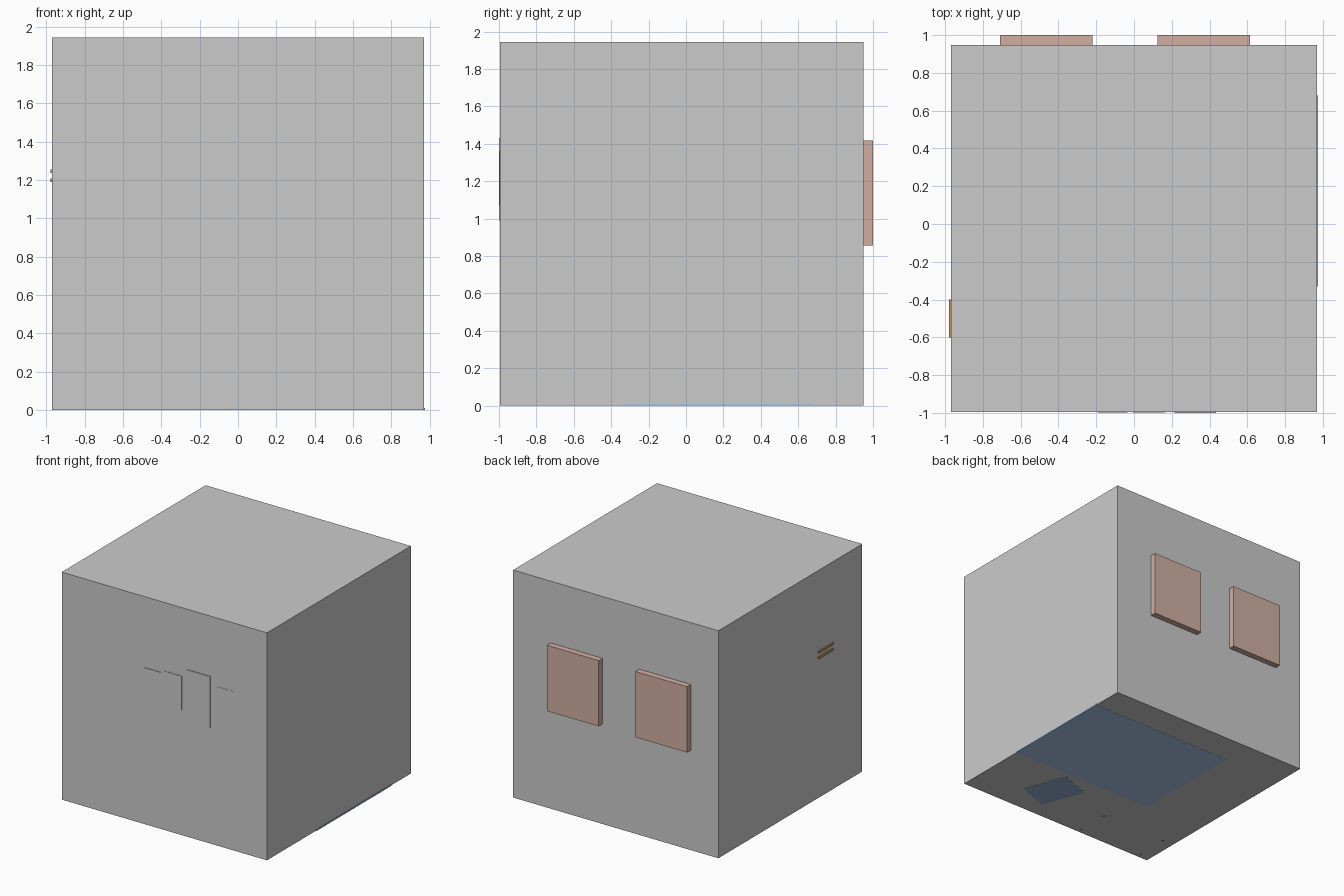
import bpy, bmesh, math
from mathutils import Matrix, Vector

if "Cube" in bpy.data.objects:
    bpy.data.objects.remove(bpy.data.objects["Cube"])


def material(name, rgb):
    m = bpy.data.materials.new(name)
    m.diffuse_color = (*rgb, 1)
    m.use_nodes = True
    m.node_tree.nodes["Principled BSDF"].inputs["Base Color"].default_value = m.diffuse_color
    return m


PANE = material("pinkish_brown", (0.64, 0.43, 0.36))
WOOD = material("wood", (0.58, 0.30, 0.11))
BLUE = material("rug_blue", (0.42, 0.58, 0.83))
NAVY = material("mat_blue", (0.30, 0.42, 0.64))


def box(name, x, y, z, mat=None, turn=0):
    """Box from (min, max) ranges, optionally turned about its own z axis."""
    lo, hi = Vector((x[0], y[0], z[0])), Vector((x[1], y[1], z[1]))
    bm = bmesh.new()
    bmesh.ops.create_cube(bm, size=1, matrix=Matrix.Diagonal((*(hi - lo), 1)))
    me = bpy.data.meshes.new(name)
    bm.to_mesh(me)
    bm.free()
    ob = bpy.data.objects.new(name, me)
    ob.location = (lo + hi) / 2
    ob.rotation_euler.z = turn
    if mat:
        me.materials.append(mat)
    bpy.context.collection.objects.link(ob)
    return ob


# closed room
box("room", (-0.97, 0.97), (-0.994, 0.948), (0.001, 1.945))

# two window blocks through the back wall
for i, x in enumerate((-0.71, 0.125)):
    box(f"window_{i + 1}", (x, x + 0.49), (0.90, 1.0), (0.855, 1.417), PANE)

# pictures whose backs show slightly through the front wall
pictures = [(-0.19, -0.035, 1.05, 1.34, 0.005), (-0.005, 0.165, 1.07, 1.36, 0.004),
            (0.215, 0.435, 0.99, 1.43, 0.006), (0.48, 0.655, 1.07, 1.36, 0.002)]
for i, (x0, x1, z0, z1, d) in enumerate(pictures):
    box(f"picture_{i + 1}", (x0, x1), (-0.994 - d, -0.97), (z0, z1))

# pair of wall slats through the left wall
for i, z in enumerate((1.19, 1.238)):
    box(f"wall_slat_{i + 1}", (-0.979, -0.90), (-0.60, -0.40), (z, z + 0.018), WOOD)

# large rug reaching through the right wall, and a small turned mat
box("rug", (-0.41, 0.975), (-0.33, 0.68), (0.0, 0.012), BLUE)
box("small_mat", (0.188, 0.488), (-0.81, -0.41), (0.0, 0.010), NAVY, math.radians(21))

# desk in the front left corner, leg ends just showing under the floor
box("desk_top", (-0.90, -0.21), (-0.98, -0.64), (0.66, 0.70), WOOD)
for i, (x, y) in enumerate([(a, b) for a in (-0.87, -0.24) for b in (-0.955, -0.67)]):
    box(f"desk_leg_{i + 1}", (x - 0.012, x + 0.012), (y - 0.012, y + 0.012), (0.0, 0.66), WOOD)
